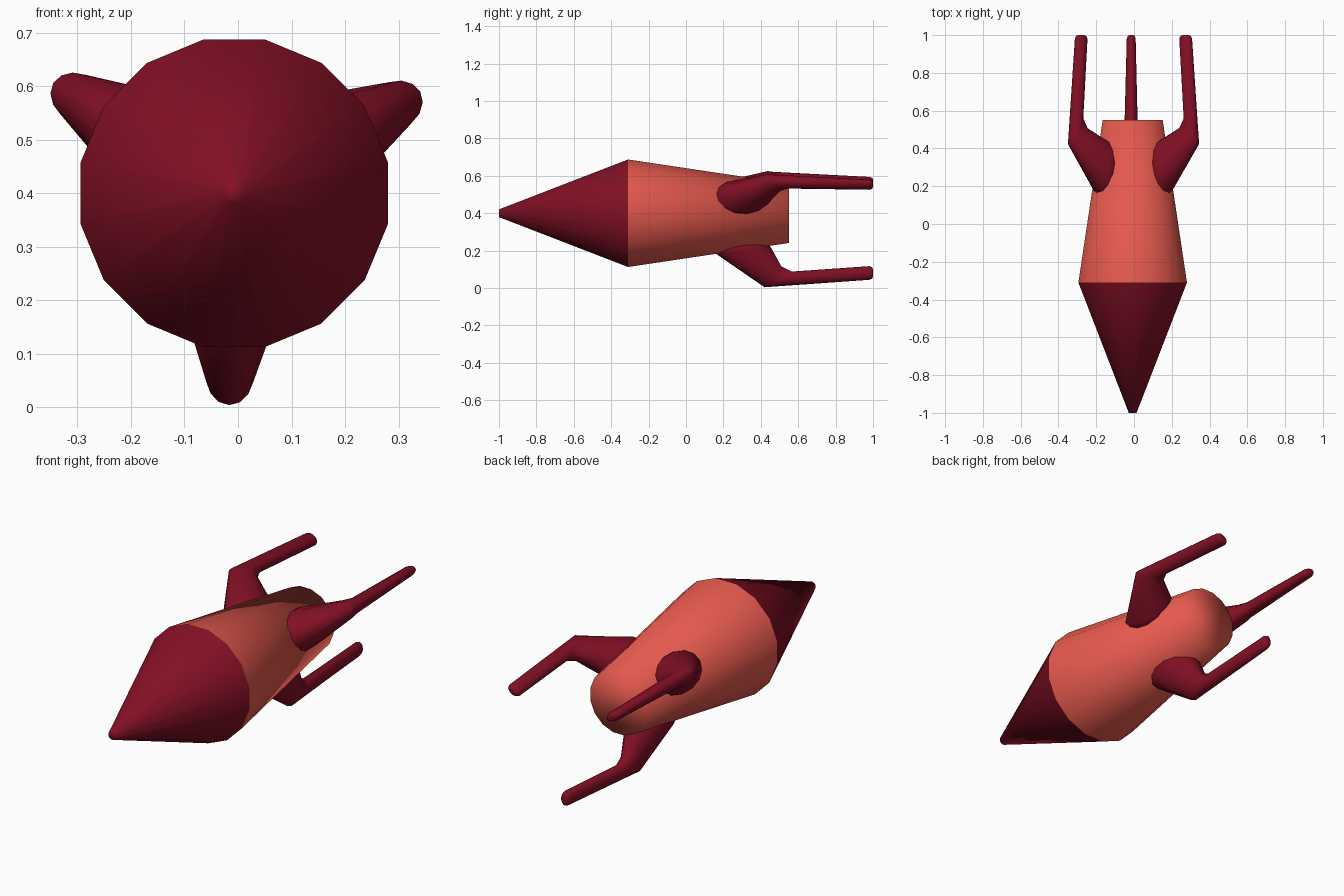
import bpy, bmesh, math
from mathutils import Vector

if "Cube" in bpy.data.objects:
    bpy.data.objects.remove(bpy.data.objects["Cube"])

CX, CZ = -0.007, 0.40   # long axis of the hull


def material(name, rgb):
    m = bpy.data.materials.new(name)
    m.diffuse_color = (*rgb, 1)
    m.use_nodes = True
    m.node_tree.nodes["Principled BSDF"].inputs["Base Color"].default_value = m.diffuse_color
    return m


coral = material("coral red", (0.78, 0.10, 0.075))
crimson = material("dark crimson", (0.225, 0.005, 0.018))


def loft(name, rings, mat, cap_start=True, cap_end=True):
    """Skin a list of equal-length point rings into a smooth object."""
    bm = bmesh.new()
    loops = [[bm.verts.new(p) for p in ring] for ring in rings]
    n = len(loops[0])
    for a, b in zip(loops, loops[1:]):
        for i in range(n):
            j = (i + 1) % n
            bm.faces.new((a[i], a[j], b[j], b[i]))
    if cap_start:
        bm.faces.new(loops[0])
    if cap_end:
        bm.faces.new(loops[-1])
    bmesh.ops.recalc_face_normals(bm, faces=bm.faces)
    for f in bm.faces:
        f.smooth = True
    me = bpy.data.meshes.new(name)
    bm.to_mesh(me)
    bm.free()
    me.materials.append(mat)
    ob = bpy.data.objects.new(name, me)
    bpy.context.collection.objects.link(ob)
    return ob


def hull_ring(y, r, n=16):
    return [(CX + r * math.cos((i + 0.5) * math.tau / n), y,
             CZ + r * math.sin((i + 0.5) * math.tau / n)) for i in range(n)]


# hull and nose cone
loft("hull", [hull_ring(-0.31, 0.293), hull_ring(0.55, 0.162)], coral, cap_start=False)
loft("nose_cone", [hull_ring(-1.0, 0.021), hull_ring(-0.31, 0.293)], crimson, cap_end=False)

# fin sections: outer edge (y, radius), inner edge (y, radius), half width
FIN = [
    ((0.13, 0.165), (0.42, 0.115), 0.100),
    ((0.165, 0.220), (0.452, 0.180), 0.096),
    ((0.42, 0.396), (0.51, 0.285), 0.045),
    ((0.445, 0.394), (0.565, 0.312), 0.036),
    ((0.98, 0.356), (0.98, 0.283), 0.024),
    ((0.995, 0.350), (0.995, 0.289), 0.019),
    ((1.0, 0.338), (1.0, 0.301), 0.011),
]


def fin(name, degrees, n=14):
    a = math.radians(degrees)
    out = Vector((math.cos(a), 0, math.sin(a)))
    side = Vector((-math.sin(a), 0, math.cos(a)))
    rings = []
    for (y0, r0), (y1, r1), w in FIN:
        outer = Vector((CX, y0, CZ)) + out * r0
        inner = Vector((CX, y1, CZ)) + out * r1
        mid, half = (outer + inner) / 2, (outer - inner) / 2
        rings.append([mid + half * math.cos(t) + side * w * math.sin(t)
                      for t in (i * math.tau / n for i in range(n))])
    return loft(name, rings, crimson)


# three fins around the tail
for name, deg in (("bottom_fin", -91.4), ("right_fin", 28.6), ("left_fin", 148.6)):
    fin(name, deg)
